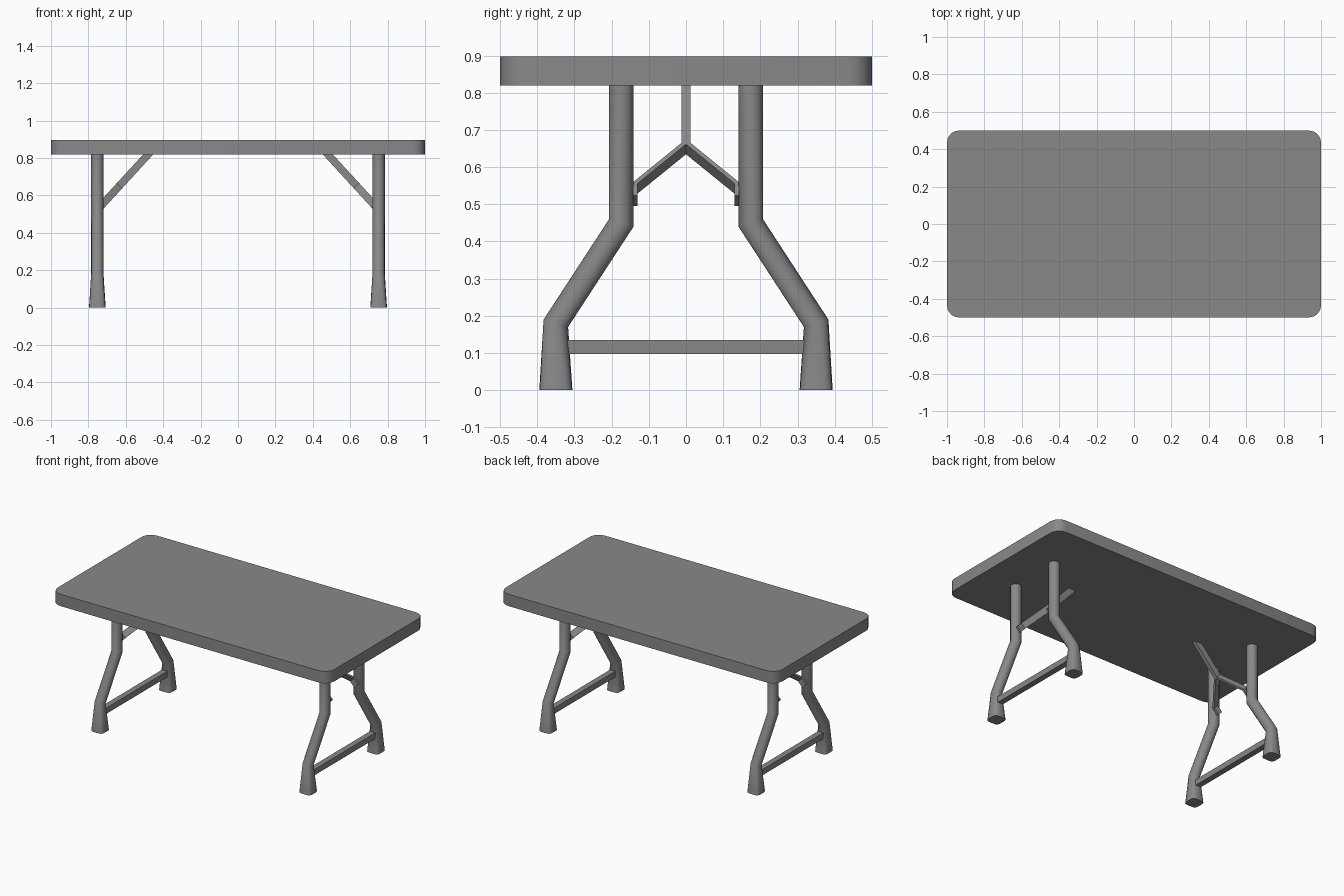
import bpy, bmesh, math
from mathutils import Vector

cube = bpy.data.objects.get("Cube")
if cube:
    bpy.data.objects.remove(cube, do_unlink=True)

TOP, UNDER = 0.897, 0.819
LEG_X = 0.752

grey = bpy.data.materials.new("mid_grey")
grey.use_nodes = True
grey.diffuse_color = (0.25, 0.25, 0.25, 1)
grey.node_tree.nodes["Principled BSDF"].inputs["Base Color"].default_value = grey.diffuse_color


def finish(bm, name, angle=None):
    """Turn a bmesh into a named grey object, smoothed below the angle."""
    bmesh.ops.recalc_face_normals(bm, faces=bm.faces)
    mesh = bpy.data.meshes.new(name)
    bm.to_mesh(mesh)
    bm.free()
    mesh.materials.append(grey)
    obj = bpy.data.objects.new(name, mesh)
    bpy.context.collection.objects.link(obj)
    if angle:
        bpy.ops.object.select_all(action='DESELECT')
        obj.select_set(True)
        bpy.context.view_layer.objects.active = obj
        bpy.ops.object.shade_smooth_by_angle(angle=math.radians(angle))
    return obj


def loft(bm, rings):
    """Skin equal-length rings of points and cap both ends."""
    loops = [[bm.verts.new(p) for p in ring] for ring in rings]
    n = len(loops[0])
    for a, b in zip(loops, loops[1:]):
        for i in range(n):
            j = (i + 1) % n
            bm.faces.new((a[i], a[j], b[j], b[i]))
    bm.faces.new(loops[0])
    bm.faces.new(loops[-1])


# Tabletop: slab with rounded corners
def tabletop(radius=0.065, steps=4):
    outline = []
    for k, (sx, sy) in enumerate([(1, 1), (-1, 1), (-1, -1), (1, -1)]):
        for i in range(steps + 1):
            a = math.pi / 2 * (k + i / steps)
            outline.append((sx * (1 - radius) + radius * math.cos(a),
                            sy * (0.5 - radius) + radius * math.sin(a)))
    bm = bmesh.new()
    loft(bm, [[(x, y, z) for x, y in outline] for z in (UNDER, TOP)])
    finish(bm, "tabletop", 40)


# Legs: bent tubes with mitred joints, flaring to a squarish foot
def leg_ring(x, y, z, radius, tilt, power, sides=16):
    ring = []
    for i in range(sides):
        a = 2 * math.pi * i / sides
        c, s = math.cos(a), math.sin(a)
        dx = radius * math.copysign(abs(c) ** power, c)
        dy = radius * math.copysign(abs(s) ** power, s)
        ring.append((x + dx, y + dy, z + tilt * dy))
    return ring


def leg(name, sx, sy):
    stations = [  # y, z, radius, joint tilt, squareness power
        (0.174, UNDER + 0.01, 0.033, 0, 1),
        (0.174, 0.45, 0.033, 0.3, 1),
        (0.35, 0.18, 0.033, 0.3, 1),
        (0.35, 0, 0.0445, 0, 0.5),
    ]
    bm = bmesh.new()
    loft(bm, [leg_ring(sx * LEG_X, sy * y, z, r, sy * t, p)
              for y, z, r, t, p in stations])
    finish(bm, name, 40)


# Folding brace: two thin bent strips lying in a sloping plane
def brace(name, sx):
    down = Vector((0.676, 0, -0.737))
    normal = Vector((0.737, 0, 0.676))
    start = Vector((0.48, 0, UNDER))
    strip = [(0, -0.02), (0.012, -0.02), (0.012, 0.227), (0.142, 0.37),
             (0.142, 0.42), (0.13, 0.42), (0.13, 0.375), (0, 0.232)]
    bm = bmesh.new()
    for sy in (1, -1):
        rings = []
        for h in (-0.02, 0.02):
            pts = [start + down * s + normal * h + Vector((0, sy * y, 0)) for y, s in strip]
            rings.append([(sx * p.x, p.y, p.z) for p in pts])
        loft(bm, rings)
    finish(bm, name)


# Crossbar: square bar between the feet
def crossbar(name, sx):
    bm = bmesh.new()
    bmesh.ops.create_cube(bm, size=1)
    for v in bm.verts:
        v.co = (sx * LEG_X + v.co.x * 0.038, v.co.y * 0.66, 0.116 + v.co.z * 0.038)
    finish(bm, name)


tabletop()
for side, sx in (("left", 1), ("right", -1)):
    for end, sy in (("front", -1), ("back", 1)):
        leg(f"{end}_{side}_leg", sx, sy)
    brace(f"{side}_brace", sx)
    crossbar(f"{side}_crossbar", sx)
